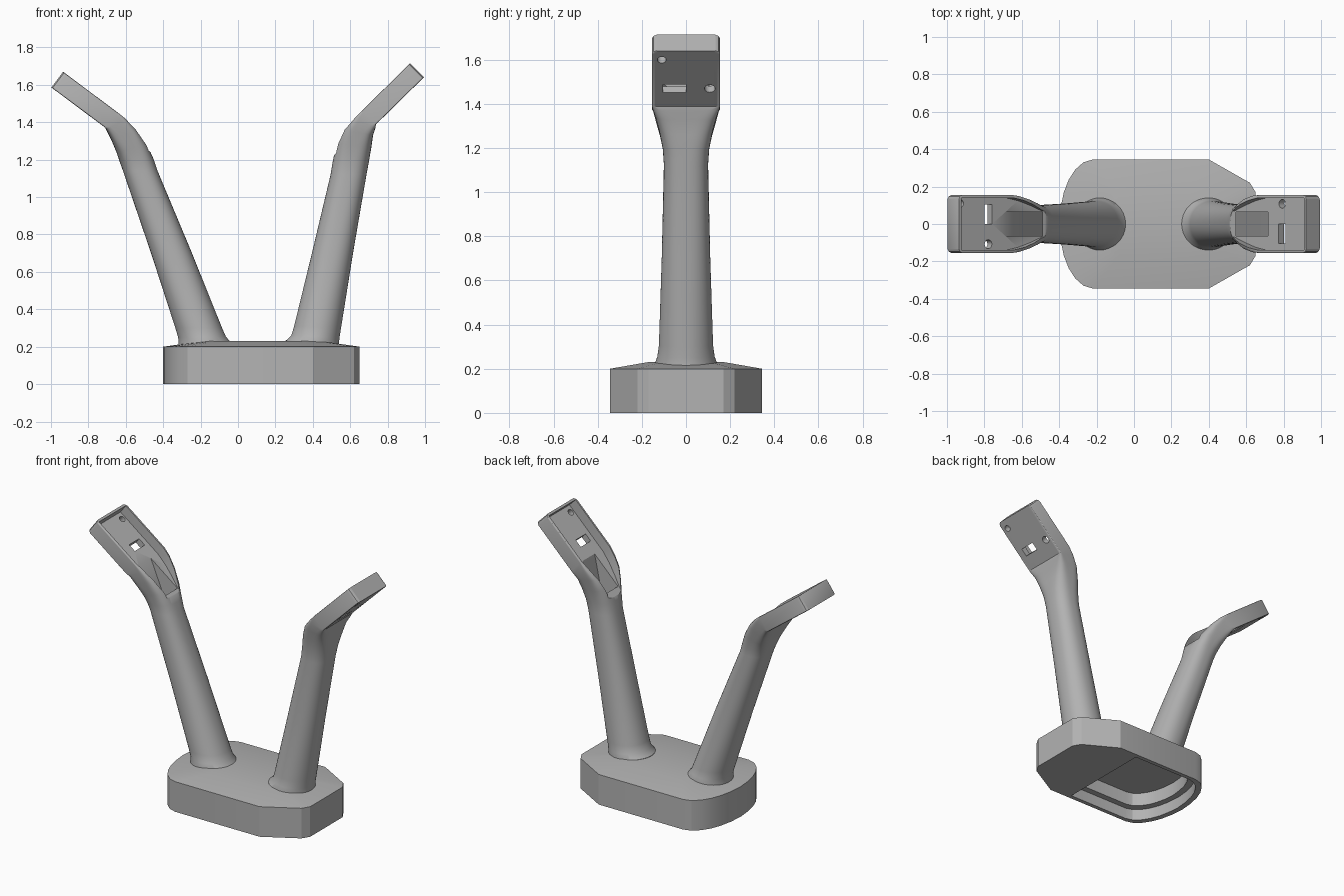
import bpy, bmesh, math
from mathutils import Vector

old = bpy.data.objects.get("Cube")
if old:
    bpy.data.objects.remove(old, do_unlink=True)

grey = bpy.data.materials.new("warm_grey_plastic")
grey.use_nodes = True
COLOUR = (0.45, 0.45, 0.45, 1)
grey.diffuse_color = COLOUR
grey.node_tree.nodes["Principled BSDF"].inputs["Base Color"].default_value = COLOUR


def loft(name, rings):
    """Closed solid skinned through rings of equal length."""
    bm = bmesh.new()
    loops = [[bm.verts.new(p) for p in ring] for ring in rings]
    n = len(loops[0])
    for a, b in zip(loops, loops[1:]):
        for i in range(n):
            j = (i + 1) % n
            bm.faces.new((a[i], a[j], b[j], b[i]))
    bm.faces.new(loops[0][::-1])
    bm.faces.new(loops[-1])
    bmesh.ops.recalc_face_normals(bm, faces=bm.faces)
    mesh = bpy.data.meshes.new(name)
    bm.to_mesh(mesh)
    bm.free()
    mesh.materials.append(grey)
    ob = bpy.data.objects.new(name, mesh)
    bpy.context.collection.objects.link(ob)
    return ob


def carve(ob, cutters):
    """Subtract the cutters, then remove them."""
    for c in cutters:
        mod = ob.modifiers.new("cut", 'BOOLEAN')
        mod.operation, mod.solver, mod.object = 'DIFFERENCE', 'EXACT', c
    bpy.context.view_layer.update()
    graph = bpy.context.evaluated_depsgraph_get()
    mesh = bpy.data.meshes.new_from_object(ob.evaluated_get(graph))
    ob.modifiers.clear()
    ob.data = mesh
    for c in cutters:
        bpy.data.objects.remove(c, do_unlink=True)


def shade(ob, angle):
    bpy.ops.object.select_all(action='DESELECT')
    ob.select_set(True)
    bpy.context.view_layer.objects.active = ob
    bpy.ops.object.shade_smooth_by_angle(angle=math.radians(angle))


# Base: chamfered at one end, rounded at the other, with a sloping lid
half = [(.65, .17), (.62, .22), (.4, .345), (-.22, .345), (-.27, .33),
        (-.315, .29), (-.35, .235), (-.375, .17), (-.392, .09)]
outline = half + [(-.4, 0)] + [(x, -y) for x, y in reversed(half)]


def outline_ring(sx, sy, z, pts=outline):
    return [(.125 + (x - .125) * sx, y * sy, z) for x, y in pts]


base = loft("base", [outline_ring(1, 1, 0), outline_ring(1, 1, .2),
                     outline_ring(.6, .5, .23)])

# Stepped hollow in the underside, open toward the rounded end
open_part = [(.26, .345)] + [p for p in outline if p[0] < .25] + [(.26, -.345)]
carve(base, [loft("hollow", [outline_ring(sx, sy, z, open_part) for z in (low, high)])
             for sx, sy, low, high in ((.93, .92, -.05, .075), (.85, .8, .05, .165))])
shade(base, 20)


# Arms: rounded stalks that bend into flat trays
def arm_ring(inner, outer, width, power, count=64):
    a, b = Vector((inner[0], 0, inner[1])), Vector((outer[0], 0, outer[1]))
    mid, reach = (a + b) / 2, (a - b) / 2
    ring = []
    for i in range(count):
        t = 2 * math.pi * (i + .5) / count
        u, v = (math.copysign(abs(f) ** (2 / power), f) for f in (math.cos(t), math.sin(t)))
        ring.append(mid + reach * u + Vector((0, width * v, 0)))
    return ring


def build_arm(name, sections, tip, bend, duct, side):
    top = Vector((tip[0], 0, tip[1]))
    along = (Vector((bend[0], 0, bend[1])) - top).normalized()
    up = Vector((-along.z * side, 0, along.x * side))
    if up.z < 0:
        up = -up

    # Plate rings first, with slightly rounded corners at the tip
    thick = .105
    rings = []
    for s, w in ((0, .135), (.007, .148), (.022, .155), (.36, .155)):
        p = top + along * s
        q = p - up * thick
        rings.append(arm_ring((p.x, p.z), (q.x, q.z), w, 30))
    rings += [arm_ring(*sec) for sec in sections]
    arm = loft(name, rings)

    def prism(shape, low, high):
        return loft("cutter", [[top + along * s + up * h + Vector((0, y, 0))
                                for s, y in shape] for h in (low, high)])

    def box(s, y, ds, dy):
        return [(s - ds, y - dy), (s + ds, y - dy), (s + ds, y + dy), (s - ds, y + dy)]

    def disc(s, y, r):
        return [(s + r * math.cos(k * math.pi / 10), y + r * math.sin(k * math.pi / 10))
                for k in range(20)]

    # Shallow tray that runs out where the arm bends down
    tray_half = [(.015, .14), (.36, .14), (.44, .125), (.52, .1), (.6, .07), (.7, .06)]
    tray = prism(tray_half + [(s, -y) for s, y in reversed(tray_half)], -.065, .2)
    # Slot and two screw holes through the tray floor
    slot = prism(box(.243, -side * .052, .026, .052), -.3, .1)
    holes = [prism(disc(.243, side * .108, .024), -.3, .1),
             prism(disc(.058, -side * .11, .02), -.3, .1)]
    # Cable duct down the stalk
    channel = loft("cutter", [[(x, y, z) for x, z in duct] for y in (-.065, .065)])
    carve(arm, [tray, slot, *holes, channel])
    shade(arm, 32)


build_arm("right_arm", [
    ((-.6, 1.42), (-.705, 1.36), .15, 9),
    ((-.54, 1.36), (-.675, 1.3), .136, 5),
    ((-.485, 1.28), (-.65, 1.24), .118, 3.4),
    ((-.45, 1.2), (-.633, 1.19), .105, 2.7),
    ((-.43, 1.14), (-.615, 1.14), .1, 2.5),
    ((-.25, .71), (-.465, .7), .11, 2.3),
    ((-.085, .3), (-.335, .3), .123, 2.1),
    ((-.065, .255), (-.32, .25), .13, 2),
    ((-.045, .23), (-.318, .222), .14, 2),
    ((-.045, .2), (-.318, .2), .14, 2),
], (-.935, 1.67), (-.6, 1.42),
    [(-.71, 1.46), (-.6, 1.2), (-.29, .25), (-.2, .25), (-.49, 1.2), (-.49, 1.5)], -1)

build_arm("left_arm", [
    ((.62, 1.42), (.735, 1.37), .152, 9),
    ((.565, 1.36), (.722, 1.33), .138, 5),
    ((.53, 1.29), (.712, 1.26), .12, 3.4),
    ((.508, 1.2), (.7, 1.19), .105, 2.7),
    ((.495, 1.12), (.687, 1.12), .1, 2.5),
    ((.395, .7), (.615, .7), .11, 2.3),
    ((.3, .31), (.551, .3), .123, 2.1),
    ((.285, .26), (.543, .25), .13, 2),
    ((.255, .232), (.54, .222), .14, 2),
    ((.255, .2), (.54, .2), .14, 2),
], (.92, 1.715), (.62, 1.42),
    [(.725, 1.46), (.67, 1.2), (.5, .25), (.4, .25), (.545, 1.2), (.545, 1.5)], 1)
